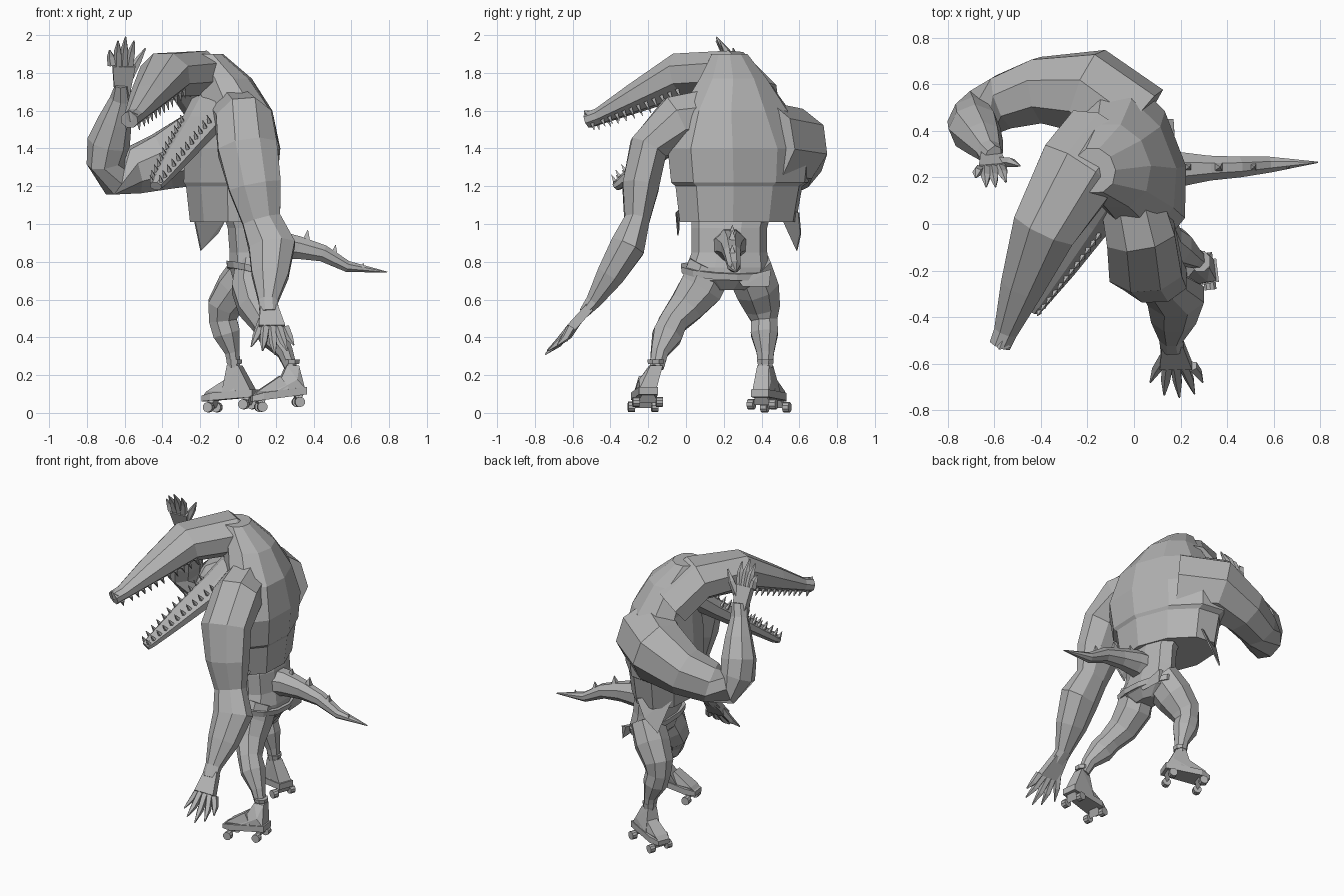
import bpy, bmesh, math
from mathutils import Vector

cube = bpy.data.objects.get("Cube")
if cube:
    bpy.data.objects.remove(cube, do_unlink=True)

grey = bpy.data.materials.new("plain_grey")
grey.use_nodes = True
grey.diffuse_color = (.45, .45, .45, 1)
grey.node_tree.nodes["Principled BSDF"].inputs["Base Color"].default_value = grey.diffuse_color
UP = Vector((0, 0, 1))
ACROSS = Vector((1, 0, 0))


def finish(name, bm):
    """Turn a bmesh into a flat shaded grey object."""
    bmesh.ops.recalc_face_normals(bm, faces=bm.faces)
    mesh = bpy.data.meshes.new(name)
    bm.to_mesh(mesh)
    bm.free()
    mesh.materials.append(grey)
    obj = bpy.data.objects.new(name, mesh)
    bpy.context.collection.objects.link(obj)
    return obj


def loft(name, rings, sides=8, side=None, axis=None):
    """Skin elliptical rings (x, y, z, radius along side, other radius)."""
    bm = bmesh.new()
    centres = [Vector(ring[:3]) for ring in rings]
    last = len(rings) - 1
    loops = []
    for i, ring in enumerate(rings):
        along = axis or (centres[min(i + 1, last)] - centres[max(i - 1, 0)]).normalized()
        ref = side or (ACROSS if abs(along.x) < .7 else UP)
        u = (ref - along * ref.dot(along)).normalized()
        v = along.cross(u)
        loop = []
        for k in range(sides):
            angle = math.tau * (k + .5) / sides
            offset = u * math.cos(angle) * ring[3] + v * math.sin(angle) * ring[4]
            loop.append(bm.verts.new(centres[i] + offset))
        loops.append(loop)
    for low, high in zip(loops, loops[1:]):
        for k in range(sides):
            j = (k + 1) % sides
            bm.faces.new((low[k], low[j], high[j], high[k]))
    bm.faces.new(loops[0])
    bm.faces.new(loops[-1])
    return finish(name, bm)


def hull(name, points):
    """Convex block around a few points."""
    bm = bmesh.new()
    for p in points:
        bm.verts.new(p)
    result = bmesh.ops.convex_hull(bm, input=bm.verts)
    loose = [v for v in result["geom_interior"] if isinstance(v, bmesh.types.BMVert)]
    bmesh.ops.delete(bm, geom=loose, context='VERTS')
    bmesh.ops.dissolve_limit(bm, angle_limit=.02, verts=bm.verts, edges=bm.edges)
    return finish(name, bm)


def spike(name, base, direction, radius, length, sides=4):
    tip = base + direction * length
    return loft(name, [(*base, radius, radius), (*tip, .002, .002)], sides)


# Hips, waist and belt
loft("hips", [(.08, .22, .65, .06, .1), (.08, .22, .7, .11, .2), (.07, .22, .77, .12, .22),
              (.06, .23, .85, .11, .2), (.05, .23, .98, .11, .2), (.0, .25, 1.15, .12, .22)],
     10, ACROSS, UP)
loft("belt", [(.07, .21, .735, .135, .24), (.07, .21, .77, .14, .245)],
     12, ACROSS, Vector((.25, .05, 1)).normalized())
hull("belt_end", [(.18, .27, .71), (.17, .45, .76), (.17, .44, .67), (.18, .3, .67),
                  (.15, .27, .71), (.14, .45, .76)])

# Chest, back hump and vest, turned so the raised shoulder leads
loft("torso", [(-.04, .275, 1.01, .2, .33), (-.04, .28, 1.2, .22, .36), (-.04, .285, 1.22, .23, .39),
               (-.03, .285, 1.4, .235, .41), (-.03, .26, 1.6, .2, .31), (-.09, .25, 1.77, .16, .19),
               (-.17, .23, 1.9, .09, .1)], 10, Vector((.93, .36, 0)), UP)
for name, corners in {
    "vest_flap_front": [(-.25, .48, 1.1), (-.05, .6, 1.06), (-.2, .59, .86), (-.11, .61, .95)],
    "vest_flap_side": [(.0, -.03, 1.08), (.13, -.05, 1.06), (.04, -.04, .94), (.07, -.035, .97)],
}.items():
    inward = Vector((.006, -.006, 0))
    hull(name, [Vector(c) for c in corners] + [Vector(c) + inward for c in corners])

# Head and open jaws
upper = [(-.13, .36, 1.65, .19, .14), (-.24, .23, 1.795, .19, .135), (-.385, -.02, 1.79, .15, .125),
         (-.48, -.27, 1.665, .1, .08), (-.55, -.46, 1.57, .055, .045), (-.575, -.52, 1.55, .05, .045)]
lower = [(-.12, .17, 1.64, .14, .08), (-.2, .03, 1.52, .12, .065), (-.32, -.17, 1.36, .085, .05),
         (-.42, -.34, 1.22, .045, .033), (-.435, -.37, 1.2, .035, .025)]
level = Vector((.9, -.4, 0))
loft("head", upper, 8, level)
loft("lower_jaw", lower, 8, level)
hull("nose_bump", [(-.61, -.5, 1.57), (-.53, -.53, 1.58), (-.58, -.54, 1.6), (-.56, -.49, 1.6), (-.57, -.53, 1.54)])


def teeth(name, rings, flip, length):
    """Two rows of fangs along the last rings of a jaw."""
    for a, b in zip(rings, rings[1:]):
        start, end = Vector(a[:3]), Vector(b[:3])
        along = (end - start).normalized()
        out = along.cross(UP).normalized()
        normal = out.cross(along) * flip
        count = max(1, round((end - start).length / .046))
        for k in range(count):
            t = (k + .5) / count
            width, height = (a[i] + (b[i] - a[i]) * t for i in (3, 4))
            for sign in (-1, 1):
                base = start.lerp(end, t) + out * sign * width * .7 + normal * height * .6
                spike(name, base, normal, .014, length + height * .2)


teeth("upper_tooth", upper[2:], -1, .03)
teeth("lower_tooth", lower[1:], 1, .035)


# Arms and clawed hands
def hand(name, wrist, knuckles, tips):
    """Flat palm with bent fingers that taper to claws."""
    wrist, tips = Vector(wrist), [Vector(t) for t in tips]
    first, final = (Vector(k) for k in knuckles)
    thick = (final - first).cross(first - wrist).normalized() * .024
    spread = (final - first) * .32
    rim = [wrist - spread, wrist + spread, first, final]
    hull(name + "_palm", [p + thick * s for p in rim for s in (-1, 1)])
    for i, tip in enumerate(tips):
        root = first.lerp(final, i / (len(tips) - 1))
        if i == 0:
            root = root.lerp(wrist, .4)
        middle = root.lerp(tip, .55) + thick * .4
        loft(name + "_finger", [(*root, .025, .025), (*middle, .021, .021), (*tip, .004, .004)], 5)


loft("lowered_arm", [(-.02, .14, 1.56, .14, .17), (.03, -.05, 1.54, .16, .15), (.05, -.2, 1.4, .17, .11),
                     (.09, -.24, 1.2, .15, .105), (.125, -.26, 1.02, .11, .072), (.18, -.31, .88, .132, .1),
                     (.17, -.4, .73, .105, .08), (.16, -.49, .59, .055, .045), (.165, -.54, .53, .055, .03)],
     8, ACROSS)
hand("lowered_hand", (.165, -.51, .56), [(.11, -.61, .45), (.25, -.61, .45)],
     [(.07, -.68, .35), (.13, -.735, .33), (.195, -.745, .31), (.26, -.73, .33), (.295, -.68, .36)])

loft("raised_arm", [(.0, .42, 1.43, .2, .22), (-.2, .575, 1.41, .19, .21), (-.4, .575, 1.33, .15, .16),
                    (-.56, .525, 1.28, .125, .13), (-.66, .475, 1.25, .115, .1), (-.7, .44, 1.33, .115, .1),
                    (-.685, .41, 1.43, .11, .115), (-.65, .36, 1.55, .085, .09), (-.62, .31, 1.66, .055, .06),
                    (-.61, .28, 1.74, .065, .035)],
     8, Vector((.35, .75, .2)))
hand("raised_hand", (-.615, .3, 1.68), [(-.545, .24, 1.84), (-.665, .23, 1.84)],
     [(-.49, .25, 1.93), (-.55, .18, 1.97), (-.595, .16, 1.99), (-.635, .16, 1.97), (-.68, .2, 1.92)])

# Legs
loft("planted_leg", [(.08, .13, .77, .1, .13), (.07, .08, .66, .11, .125), (.09, .0, .56, .095, .1),
                     (.14, -.07, .48, .075, .08), (.185, -.1, .41, .078, .085), (.25, -.14, .32, .045, .05),
                     (.28, -.155, .24, .035, .04)], 8, ACROSS)
loft("bent_leg", [(.06, .33, .77, .1, .13), (-.01, .375, .66, .11, .125), (-.075, .405, .56, .095, .1),
                  (-.08, .415, .49, .08, .075), (-.06, .415, .42, .078, .078), (-.03, .42, .32, .042, .05),
                  (-.02, .42, .24, .035, .04)], 8, ACROSS)


# Roller skates
def skate(name, base, forward, ankle, tilt):
    base, forward, ankle = Vector(base), Vector(forward).normalized(), Vector(ankle)
    across = UP.cross(forward)

    def at(f, s, z):
        return base + forward * f + across * s + UP * (z - f * tilt)

    def pair(f, s, z):
        return [at(f, s, z), at(f, -s, z)]

    collar = [ankle + forward * f + across * s for f in (-.035, .03) for s in (-.033, .033)]
    hull(name + "_sole", pair(.15, .04, .065) + pair(.15, .04, .095) + pair(.09, .065, .065)
         + pair(.09, .065, .105) + pair(-.14, .05, .065) + pair(-.14, .05, .105))
    hull(name + "_boot", pair(-.13, .045, .1) + pair(-.09, .045, .15) + pair(.03, .055, .1) + collar)
    hull(name + "_toe", pair(.145, .035, .09) + pair(.12, .045, .115) + pair(-.05, .055, .1)
         + pair(.0, .035, .18))
    cuff = ankle + UP * .02
    loft(name + "_cuff", [(*(cuff - UP * .012), .042, .045), (*(cuff + UP * .012), .046, .048)],
         8, ACROSS, UP)
    for f in (-.1, .1):
        hull(name + "_truck", pair(f - .025, .03, .07) + pair(f + .025, .03, .07)
             + pair(f, .055, .033) + pair(f, .055, .025))
        for s in (-1, 1):
            inner, outer = at(f, s * .045, .03), at(f, s * .08, .03)
            loft(name + "_wheel", [(*inner, .027, .027), (*outer, .027, .027)], 10)


skate("planted_skate", (.22, -.215, .015), (-1, -.12, 0), (.285, -.16, .25), .13)
skate("bent_skate", (-.04, .44, .008), (-.92, .35, 0), (-.02, .42, .25), .08)

# Tail with a row of spikes
loft("tail", [(.06, .23, .88, .11, .1), (.2, .235, .89, .08, .085), (.32, .24, .875, .058, .065),
              (.45, .245, .845, .048, .048), (.58, .255, .775, .037, .032), (.79, .265, .745, .003, .003)],
     8, Vector((0, 1, 0)))
for x, z, size in ((.23, .96, .05), (.36, .92, .065), (.51, .86, .045), (.66, .785, .025)):
    spike("tail_spike", Vector((x, .245, z - .015)), Vector((.15, 0, 1)).normalized(), size * .5, size)
